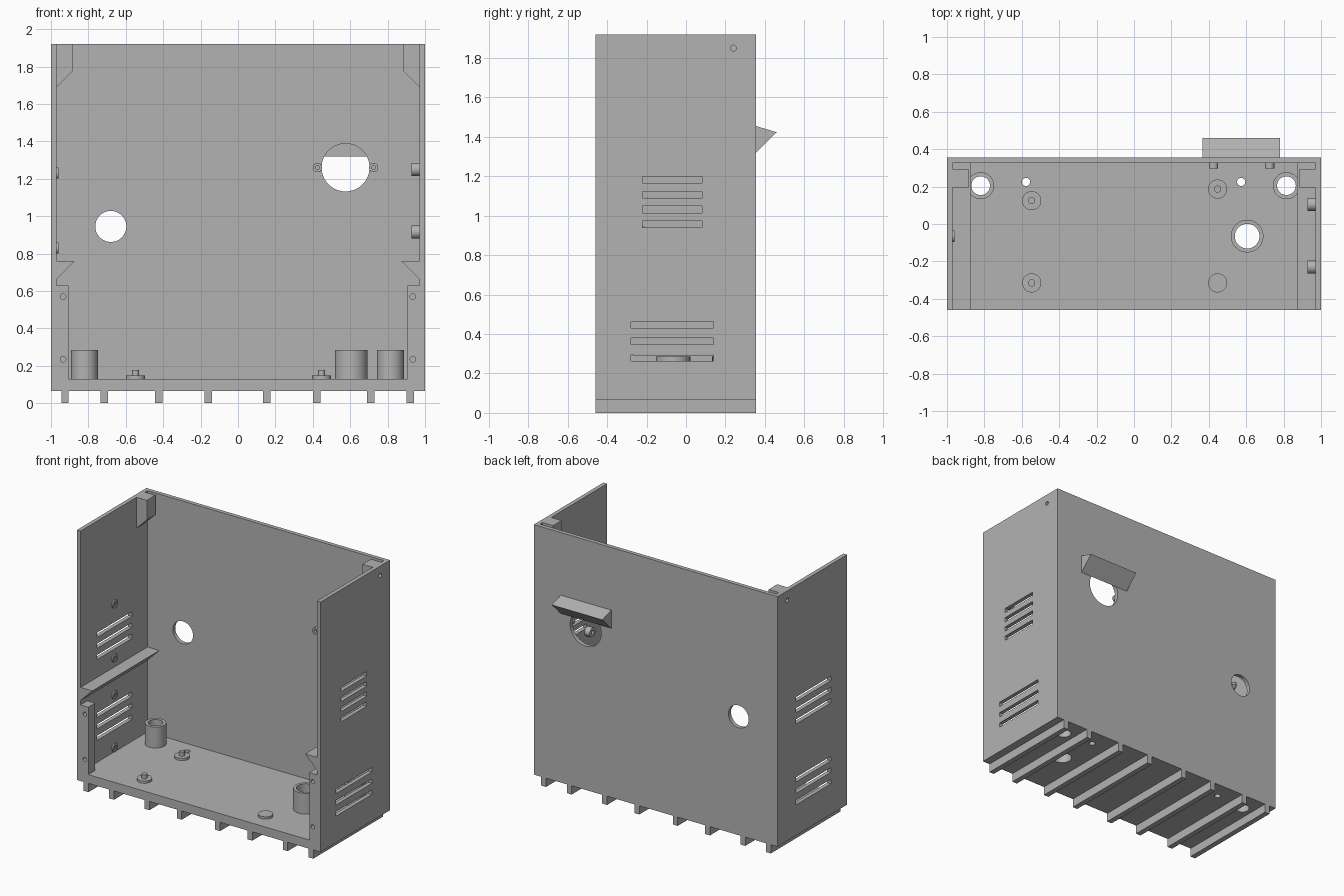
import bpy, bmesh, math
from mathutils import Vector

if "Cube" in bpy.data.objects:
    bpy.data.objects.remove(bpy.data.objects["Cube"], do_unlink=True)

GREY = (0.45, 0.45, 0.45, 1.0)
grey = bpy.data.materials.new("plain_grey")
grey.use_nodes = True
grey.diffuse_color = GREY
grey.node_tree.nodes["Principled BSDF"].inputs["Base Color"].default_value = GREY

FRONT, BACK, INNER, TOP = -0.46, 0.355, 0.325, 1.92
FLOOR, UNDER, WALL = 0.13, 0.065, 0.97
PLACE = {"x": lambda a, b, d: (d, a, b),
         "y": lambda a, b, d: (a, d, b),
         "z": lambda a, b, d: (a, b, d)}


def prism(name, outline, axis, lo, hi):
    """Extrude a 2D outline along an axis."""
    bm = bmesh.new()
    place = PLACE[axis]
    face = bm.faces.new([bm.verts.new(place(a, b, lo)) for a, b in outline])
    moved = bmesh.ops.extrude_face_region(bm, geom=[face])["geom"]
    bmesh.ops.translate(bm, vec=Vector(place(0, 0, hi - lo)),
                        verts=[v for v in moved if isinstance(v, bmesh.types.BMVert)])
    bmesh.ops.recalc_face_normals(bm, faces=bm.faces)
    mesh = bpy.data.meshes.new(name)
    bm.to_mesh(mesh)
    bm.free()
    mesh.materials.append(grey)
    obj = bpy.data.objects.new(name, mesh)
    bpy.context.collection.objects.link(obj)
    return obj


def box(name, x, y, z):
    return prism(name, [(x[0], z[0]), (x[1], z[0]), (x[1], z[1]), (x[0], z[1])], "y", *y)


def rod(name, a, b, r, axis, lo, hi, n=40):
    turn = 2 * math.pi / n
    return prism(name, [(a + r * math.cos(i * turn), b + r * math.sin(i * turn))
                        for i in range(n)], axis, lo, hi)


def activate(objs):
    bpy.ops.object.select_all(action="DESELECT")
    for o in objs:
        o.select_set(True)
    bpy.context.view_layer.objects.active = objs[0]


def cut(targets, cutters):
    """Subtract the cutters from every target, then drop them."""
    activate(cutters)
    if len(cutters) > 1:
        bpy.ops.object.join()
    cutter = cutters[0]
    cutter.hide_render = True
    for t in targets:
        mod = t.modifiers.new("holes", "BOOLEAN")
        mod.operation, mod.solver, mod.object = "DIFFERENCE", "EXACT", cutter
        activate([t])
        bpy.ops.object.modifier_apply(modifier=mod.name)
    bpy.data.objects.remove(cutter, do_unlink=True)


# Floor, side walls and ledges as one profile
half = [(1, UNDER), (1, TOP), (WALL, TOP), (WALL, 0.76), (0.873, 0.76),
        (WALL, 0.663), (WALL, FLOOR)]
shell = prism("shell", half + [(-x, z) for x, z in reversed(half)], "y", FRONT, INNER)
back = box("back_wall", (-1, 1), (INNER, BACK), (UNDER, TOP))

# Ribs under the floor
for x in (-0.925, -0.715, -0.425, -0.16, 0.155, 0.42, 0.71, 0.92):
    box("bottom_rib", (x - 0.02, x + 0.02), (FRONT, BACK), (0, UNDER))

# Vent slots
slots = []
for side, ys, heights in ((1, (-0.22, 0.08), (0.957, 1.032, 1.107, 1.182)),
                          (1, (-0.28, 0.14), (0.28, 0.363, 0.447)),
                          (-1, (-0.27, 0.14), (0.91, 0.993, 1.075)),
                          (-1, (-0.27, 0.14), (0.31, 0.395, 0.48))):
    for z in heights:
        slots.append(box("slot_cutter", sorted((side * 0.96, side * 1.05)), ys,
                         (z - 0.017, z + 0.017)))
cut([shell], slots)

# Front posts and top corner blocks with screw holes
for s in (-1, 1):
    post = box("front_post", sorted((s * 0.907, s * WALL)), (FRONT, -0.38), (FLOOR, 0.63))
    cut([post], [rod("screw_cutter", s * 0.935, z, 0.015, "y", -0.5, -0.4, 20)
                 for z in (0.235, 0.57)])
    block = prism("corner_block", [(s * WALL, TOP), (s * 0.885, TOP),
                                   (s * 0.885, 1.775), (s * WALL, 1.69)], "y", 0.195, 0.295)
    cut([shell, block], [rod("screw_cutter", 0.24, 1.85, 0.015, "x",
                             *sorted((s * 0.92, s * 1.05)), 20)])

# Round openings in the back wall, with screw bosses
cut([back], [rod("hole_cutter", 0.575, 1.26, 0.128, "y", 0.2, 0.4, 64),
             rod("hole_cutter", -0.68, 0.945, 0.083, "y", 0.2, 0.4, 64)])
for x in (0.425, 0.725):
    boss = rod("back_boss", x, 1.26, 0.025, "y", 0.298, INNER, 24)
    cut([boss], [rod("hole_cutter", x, 1.26, 0.011, "y", 0.2, 0.32, 16)])

# Rain hood above the large opening
prism("rain_hood", [(BACK, 1.455), (0.46, 1.423), (BACK, 1.32)], "x", 0.365, 0.78)

# Open tubes through the floor
for x, y, r, hole in ((-0.82, 0.205, 0.072, 0.05), (0.815, 0.205, 0.072, 0.05),
                      (0.605, -0.065, 0.087, 0.066)):
    tube = rod("floor_tube", x, y, r, "z", FLOOR, 0.285, 48)
    cut([shell, tube], [rod("hole_cutter", x, y, hole, "z", 0.03, 0.4, 48)])
cut([shell], [rod("hole_cutter", x, 0.225, 0.022, "z", 0.03, 0.2, 24)
              for x in (-0.577, 0.573)])

# Low standoffs, three of them with a pin
for x, y, pin in ((-0.547, 0.125, True), (0.447, 0.187, True),
                  (-0.547, -0.315, True), (0.447, -0.315, False)):
    rod("standoff", x, y, 0.051, "z", FLOOR, 0.147)
    if pin:
        rod("standoff_pin", x, y, 0.019, "z", 0.147, 0.178, 24)

# Fan bosses on the side walls
bosses = [(1, y, z, 0.035, 0.928) for y in (0.105, -0.23) for z in (0.915, 1.25)]
bosses += [(-1, -0.065, z, 0.03, 0.96) for z in (0.165, 0.555, 0.83, 1.23)]
for s, y, z, r, reach in bosses:
    boss = rod("wall_boss", y, z, r, "x", *sorted((s * reach, s * WALL)), 28)
    cut([boss], [rod("hole_cutter", y, z, 0.014, "x",
                     *sorted((s * 0.9, s * (WALL - 0.004))), 16)])

# Smooth round surfaces, keep the corners sharp
activate([o for o in bpy.context.collection.objects
          if o.type == "MESH" and o.data.materials and o.data.materials[0] == grey])
bpy.ops.object.shade_smooth_by_angle(angle=math.radians(30))
